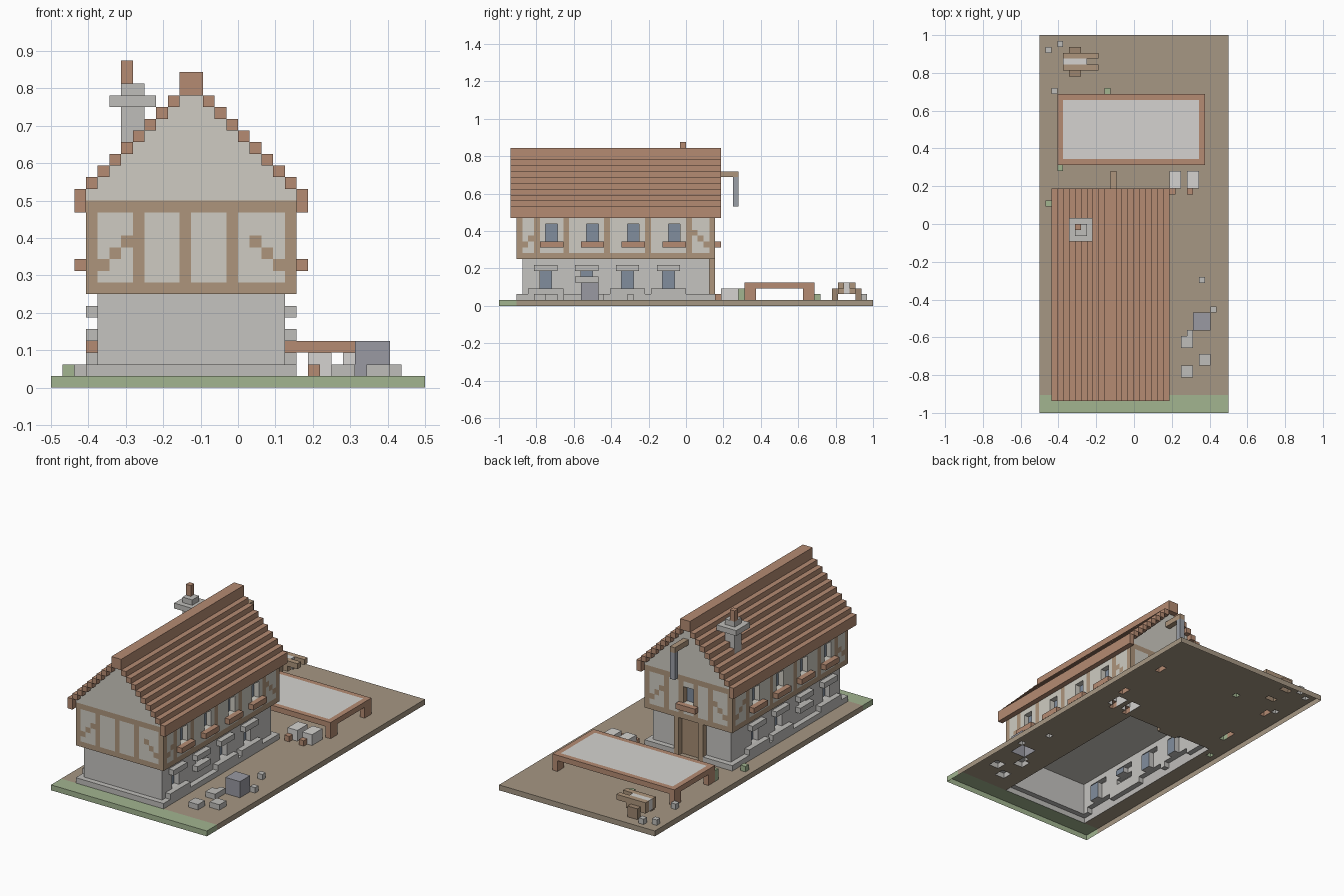
import bpy, bmesh
from itertools import product

if "Cube" in bpy.data.objects:
    bpy.data.objects.remove(bpy.data.objects["Cube"])

U = 1 / 32            # block size
owner, colours = {}, {}


def fill(name, colour, *boxes):
    """Claim free blocks for a part; box = x0, x1, y0, y1, z0, z1 in blocks."""
    colours[name] = colour
    for x0, x1, y0, y1, z0, z1 in boxes:
        for c in product(range(x0, x1), range(y0, y1), range(z0, z1)):
            owner.setdefault(c, name)


def both(*boxes):
    """Boxes plus their mirror image across the house ridge (x = -4)."""
    return list(boxes) + [(-8 - b[1], -8 - b[0], *b[2:]) for b in boxes]


def build(name):
    """Outer skin of all blocks of one part."""
    bm = bmesh.new()
    for c in [k for k, n in owner.items() if n == name]:
        for a, s in product(range(3), (-1, 1)):
            n = list(c)
            n[a] += s
            ceiling = a == 2 and s < 0 and c[2] == 8
            if n[2] < 0 or (owner.get(tuple(n), "air") != "air" and not ceiling):
                continue
            quad = []
            for i, j in ((0, 0), (1, 0), (1, 1), (0, 1)):
                p = list(c)
                p[a] += s > 0
                p[(a + 1) % 3] += i
                p[(a + 2) % 3] += j
                quad.append(bm.verts.new([q * U for q in p]))
            bm.faces.new(quad if s > 0 else quad[::-1])
    bmesh.ops.remove_doubles(bm, verts=bm.verts, dist=1e-4)
    bmesh.ops.dissolve_limit(bm, angle_limit=0.01, verts=bm.verts, edges=bm.edges)
    me = bpy.data.meshes.new(name)
    bm.to_mesh(me)
    bm.free()
    mat = bpy.data.materials.new(name)
    mat.diffuse_color = (*colours[name], 1)
    mat.use_nodes = True
    mat.node_tree.nodes["Principled BSDF"].inputs["Base Color"].default_value = mat.diffuse_color
    me.materials.append(mat)
    bpy.context.collection.objects.link(bpy.data.objects.new(name, me))


WOOD, STONE, PALE = (.42, .30, .20), (.52, .51, .49), (.62, .60, .54)
TILE, GLASS, GREEN = (.46, .26, .17), (.22, .27, .34), (.36, .46, .28)

# lower windows: recessed glass, lintels, sills with stepped feet
for i in range(4):
    y = -26 + 7 * i
    z = 5 if i == 1 else 3
    fill("air", WOOD, *both((3, 4, y + 1, y + 3, z, 6)))
    fill("lower_window", GLASS, *both((2, 3, y + 1, y + 3, z, 6)))
    fill("stone_trim", STONE, *both((4, 5, y, y + 4, 6, 7), (4, 5, y, y + 4, z - 1, z)))
    if i != 1:
        fill("stone_trim", STONE, *both((4, 5, y - 1, y, 2, 3), (4, 5, y + 4, y + 5, 2, 3)))

# upper windows: recessed glass and wooden sills
for i in range(4):
    y = -24 + 7 * i
    fill("air", WOOD, *both((4, 5, y, y + 2, 11, 14)))
    fill("upper_window", GLASS, *both((3, 4, y, y + 2, 11, 14)))
    fill("window_sill", TILE, *both((5, 6, y - 1, y + 3, 10, 11)))

# back door and the window above it
fill("air", WOOD, (-6, -2, 4, 5, 1, 8), (-5, -3, 4, 5, 11, 14))
fill("back_door", (.38, .26, .17), (-6, -2, 3, 4, 1, 8))
fill("door_frame", WOOD, *both((-2, -1, 4, 5, 1, 8)))
fill("upper_window", GLASS, (-5, -3, 3, 4, 11, 14))
fill("window_sill", TILE, (-6, -2, 5, 6, 10, 11))

# timber frame: beams, posts and stepped braces
for z in (8, 15):
    fill("timber_frame", WOOD, (-13, 5, -29, -28, z, z + 1), (-13, 5, 4, 5, z, z + 1),
         *both((4, 5, -29, 5, z, z + 1)))
for y in (-29, -26, -21, -14, -7, 0, 4):
    fill("timber_frame", WOOD, *both((4, 5, y, y + 1, 8, 16)))
for x in (-9, -5, -1):
    fill("timber_frame", WOOD, (x, x + 1, -29, -28, 8, 16))
fill("timber_frame", WOOD, *both((-3, -2, 4, 5, 8, 16), (0, 1, 4, 5, 8, 16)))
for k in range(3):
    z = 10 + k
    fill("timber_frame", WOOD, *both((3 - k, 4 - k, -29, -28, z, z + 1),
                                     (3 - k, 4 - k, 4, 5, z, z + 1),
                                     (4, 5, 3 - k, 4 - k, z, z + 1),
                                     (4, 5, k - 28, k - 27, z, z + 1)))

# hoist beam and hanging panel on the back gable
fill("hoist_beam", WOOD, (-4, -3, 5, 9, 22, 23))
fill("hoist_hanger", (.33, .35, .39), (-4, -3, 8, 9, 17, 22))

# chimney
fill("chimney_pot", TILE, (-10, -9, -1, 0, 26, 28))
fill("chimney", STONE, (-10, -8, -2, 0, 17, 26), (-11, -7, -3, 1, 24, 25))

# stepped roof and ridge
fill("roof", TILE, (-5, -3, -30, 6, 25, 27), *both((-14, -13, -30, 6, 15, 17)))
for k in range(8):
    fill("roof", TILE, *both((-13 + k, -12 + k, -30, 6, 17 + k, 18 + k)))

# plaster storey with stepped gables
fill("plaster_walls", PALE, (-13, 5, -29, 5, 8, 17))
for k in range(8):
    fill("plaster_walls", PALE, (-12 + k, 4 - k, -29, 5, 17 + k, 18 + k))

# stone ground floor and plinth
fill("stone_walls", (.56, .55, .53), (-12, 4, -28, 4, 1, 8))
fill("plinth", STONE, (-13, 5, -29, 5, 1, 2))

# long drying table behind the house
fill("table_cloth", (.66, .65, .63), (-12, 11, 11, 21, 3, 4))
fill("table_frame", TILE, (-13, 12, 10, 22, 3, 4))
for x, y in product((-13, 11), (10, 20)):
    fill("table_frame", TILE, (x, x + 1, y, y + 2, 1, 3))

# handcart
fill("cart_load", (.66, .65, .63), (-12, -8, 27, 28, 2, 4))
fill("cart", WOOD, (-12, -8, 26, 27, 2, 4), (-12, -8, 28, 29, 2, 4),
     (-8, -6, 26, 27, 3, 4), (-8, -6, 28, 29, 3, 4))
fill("cart_wheels", (.34, .24, .16), (-11, -9, 25, 26, 1, 3), (-11, -9, 29, 30, 1, 3))

# crates by the back corner with small wooden blocks
for x in (6, 9):
    fill("crates", (.66, .65, .63), (x, x + 2, 6, 9, 1, 3))
    fill("wood_blocks", TILE, (x, x + 1, 5, 6, 1, 2))

# yard stones, dark block and plants
fill("dark_block", (.32, .32, .36), (10, 13, -18, -15, 1, 4))
for x, y, s in ((8, -21, 2), (8, -26, 2), (11, -24, 2), (11, -10, 1), (13, -15, 1),
                (9, -19, 1), (-14, 22, 1), (-15, 29, 1), (-13, 30, 1)):
    fill("yard_stones", STONE, (x, x + s, y, y + s, 1, 2))
for x, y, h in ((-13, 9, 2), (-5, 22, 1), (-15, 3, 1)):
    fill("plants", GREEN, (x, x + 1, y, y + 1, 1, 1 + h))

# ground plate with a grass strip at the front
fill("grass_strip", GREEN, (-16, 16, -32, -29, 0, 1))
fill("ground", (.38, .31, .23), (-16, 16, -29, 32, 0, 1))

for part in colours:
    if part != "air":
        build(part)
